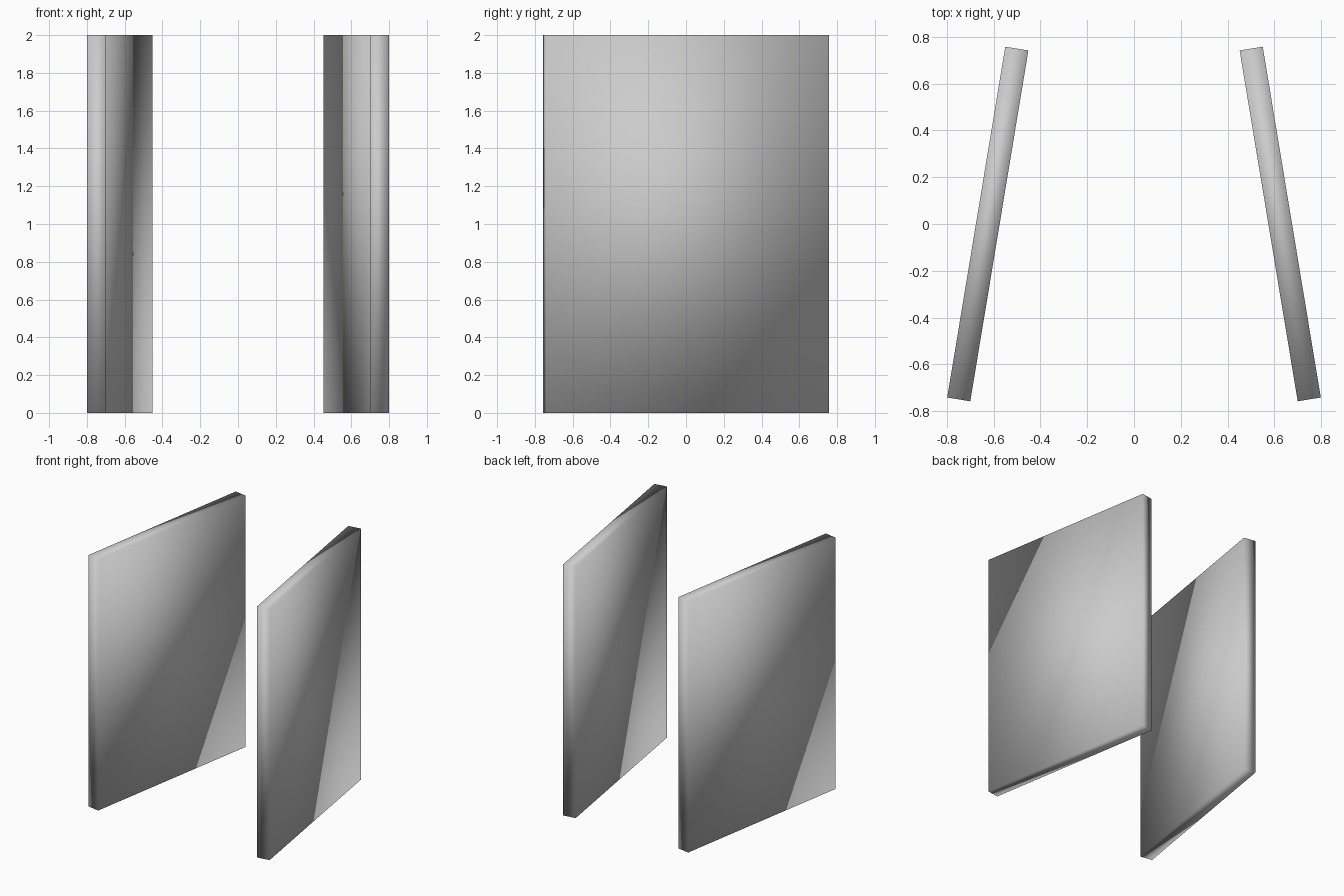
import bpy
import math

if "Cube" in bpy.data.objects:
    bpy.data.objects.remove(bpy.data.objects["Cube"])


def panel(name, side):
    # Upright slab, toed in towards the back, smooth shaded across its edges
    bpy.ops.mesh.primitive_cube_add(size=1, location=(side * 0.625, 0, 1))
    obj = bpy.context.object
    obj.name = name
    obj.scale = (0.1, 1.52, 2.0)
    bpy.ops.object.transform_apply(location=False, rotation=False, scale=True)
    obj.rotation_euler.z = side * math.radians(9.4)
    bpy.ops.object.shade_smooth()
    return obj


# Pair of facing side panels
panel("left_panel", -1)
panel("right_panel", 1)
